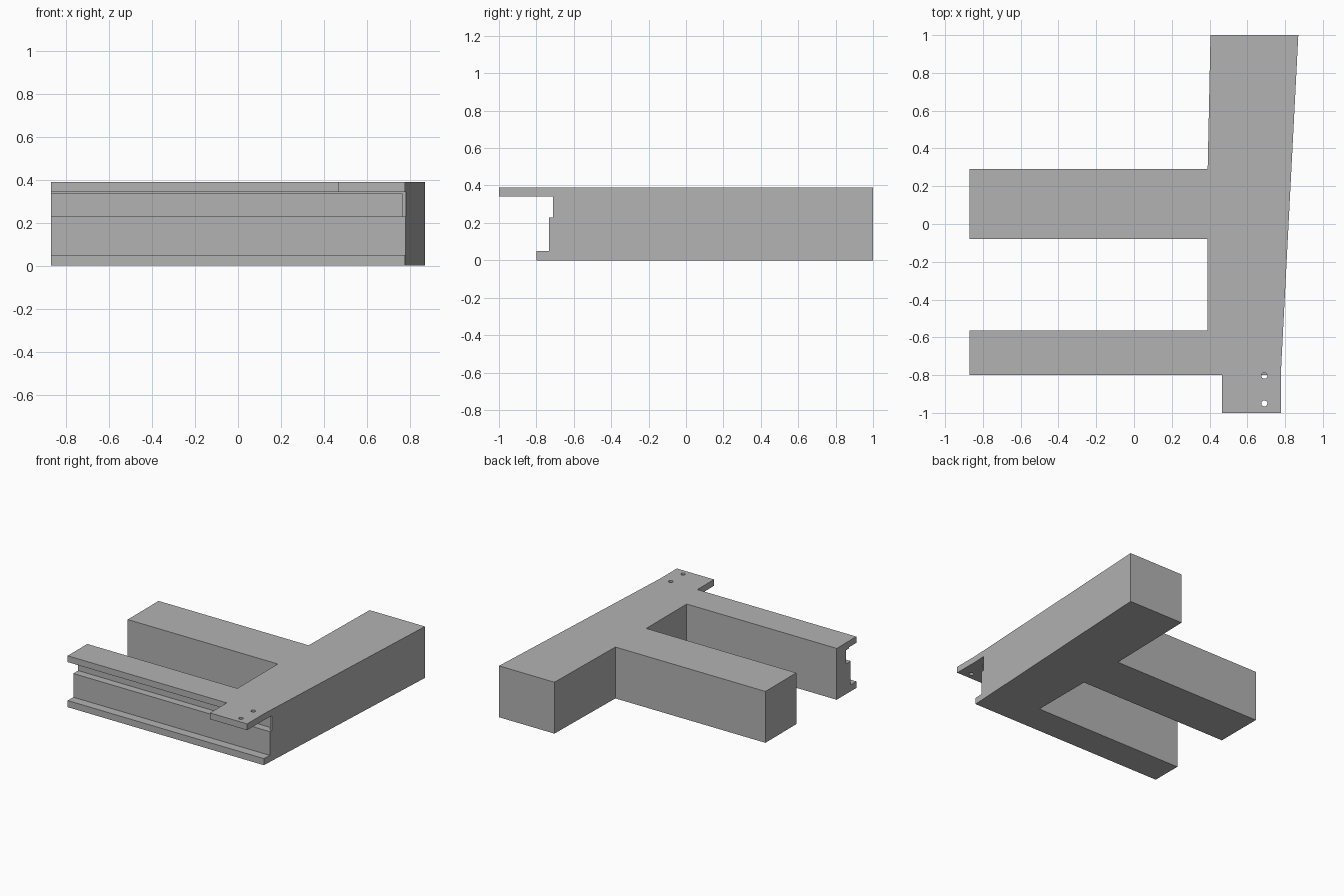
import bpy
import bmesh
from mathutils import Vector

if "Cube" in bpy.data.objects:
    bpy.data.objects.remove(bpy.data.objects["Cube"], do_unlink=True)

HEIGHT = 0.39

# Single plain grey
grey = bpy.data.materials.new("plain_grey")
grey.use_nodes = True
colour = (0.45, 0.45, 0.45, 1)
grey.diffuse_color = colour
grey.node_tree.nodes["Principled BSDF"].inputs["Base Color"].default_value = colour


def prism(name, points, direction):
    """Closed solid: a polygon of 3D points swept along a direction."""
    bm = bmesh.new()
    face = bm.faces.new([bm.verts.new(p) for p in points])
    swept = bmesh.ops.extrude_face_region(bm, geom=[face])["geom"]
    bmesh.ops.translate(bm, vec=Vector(direction),
                        verts=[v for v in swept if isinstance(v, bmesh.types.BMVert)])
    bmesh.ops.recalc_face_normals(bm, faces=bm.faces)
    mesh = bpy.data.meshes.new(name)
    bm.to_mesh(mesh)
    bm.free()
    mesh.materials.append(grey)
    obj = bpy.data.objects.new(name, mesh)
    bpy.context.collection.objects.link(obj)
    return obj


def cut(target, cutter):
    """Subtract the cutter, then discard it."""
    cutter.hide_render = True
    mod = target.modifiers.new("cut", "BOOLEAN")
    mod.operation = "DIFFERENCE"
    mod.solver = "EXACT"
    mod.object = cutter
    bpy.context.view_layer.objects.active = target
    bpy.ops.object.modifier_apply(modifier=mod.name)
    bpy.data.objects.remove(cutter, do_unlink=True)


# Plan outline: tapered spine, two arms to the right, front tab
outline = [(0.405, 1), (0.87, 1), (0.777, -0.8), (0.777, -1), (0.465, -1),
           (0.465, -0.8), (-0.87, -0.8), (-0.87, -0.565), (0.39, -0.565),
           (0.39, -0.08), (-0.87, -0.08), (-0.87, 0.29), (0.39, 0.29)]
body = prism("branched_body", [(x, y, 0) for x, y in outline], (0, 0, HEIGHT))

# Stepped channel along the front, leaving the top flange and bottom lip
channel = [(-1.1, -0.1), (-1.1, 0.342), (-0.71, 0.342), (-0.71, 0.23),
           (-0.733, 0.23), (-0.733, 0.05), (-0.8, 0.05), (-0.8, -0.1)]
cut(body, prism("channel_cutter", [(-1, y, z) for y, z in channel], (2, 0, 0)))

# Deeper groove, open at the right end and closed near the left end
groove = [(-0.76, 0.23), (-0.76, 0.333), (-0.675, 0.333), (-0.675, 0.23)]
cut(body, prism("groove_cutter", [(-1, y, z) for y, z in groove], (1.765, 0, 0)))

# Two small round holes through the tab
for hole_y in (-0.803, -0.95):
    bpy.ops.mesh.primitive_cylinder_add(vertices=24, radius=0.016, depth=0.12,
                                        location=(0.69, hole_y, HEIGHT - 0.02))
    drill = bpy.context.object
    drill.data.materials.append(grey)
    cut(body, drill)
